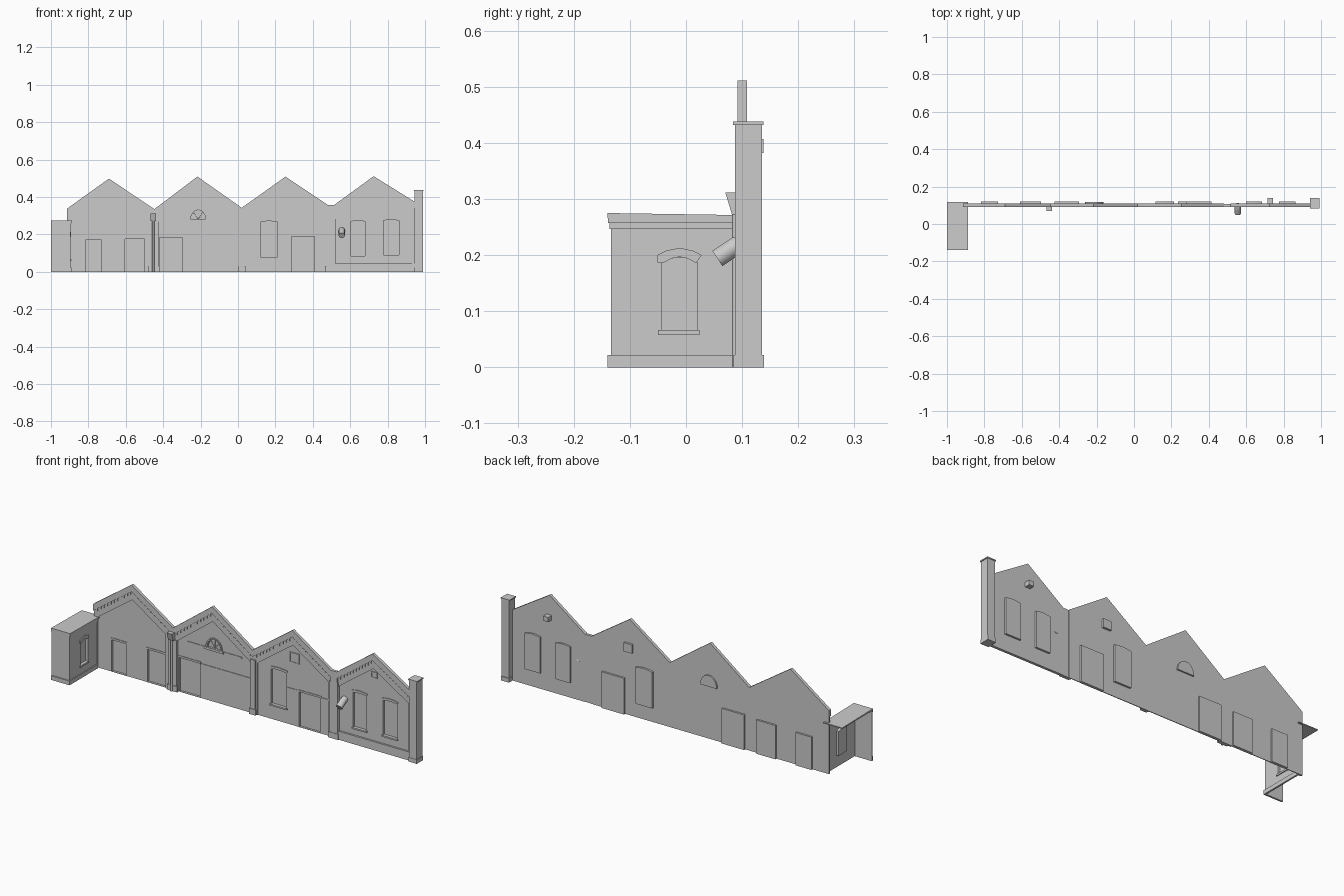
import bpy, math
from mathutils import Vector


def plate(name, loops, a, b, axis='y'):
    """Flat plate with holes: first loop is the outline; spans a..b along the axis."""
    cu = bpy.data.curves.new(name, 'CURVE')
    cu.dimensions = '2D'
    cu.fill_mode = 'BOTH'
    cu.extrude = (b - a) / 2
    for loop in loops:
        s = cu.splines.new('POLY')
        s.points.add(len(loop) - 1)
        for p, (u, v) in zip(s.points, loop):
            p.co = (u, v, 0, 1)
        s.use_cyclic_u = True
    tmp = bpy.data.objects.new(name + "_tmp", cu)
    bpy.context.collection.objects.link(tmp)
    dg = bpy.context.evaluated_depsgraph_get()
    me = bpy.data.meshes.new_from_object(tmp.evaluated_get(dg))
    bpy.data.objects.remove(tmp)
    c = (a + b) / 2
    for v in me.vertices:
        u, w, d = v.co
        v.co = (u, c - d, w) if axis == 'y' else (c + d, u, w)
    for p in me.polygons:
        p.use_smooth = False
    ob = bpy.data.objects.new(name, me)
    bpy.context.collection.objects.link(ob)
    return ob


def box(name, x0, x1, y0, y1, z0, z1):
    return plate(name, [rect(x0, x1, z0, z1)], y0, y1)


def rect(x0, x1, z0, z1, rise=0.0):
    """Rectangle, optionally with a segmental arched top."""
    pts = [(x0, z0), (x1, z0)]
    n = 8 if rise else 1
    for i in range(n + 1):
        t = i / n
        pts.append((x1 + (x0 - x1) * t, z1 + rise * math.sin(math.pi * t)))
    return pts


def grow(r, d):
    return (r[0] - d, r[1] + d, r[2] - d, r[3] + d)


def tube(name, pts, radius, res=3):
    cu = bpy.data.curves.new(name, 'CURVE')
    cu.dimensions = '3D'
    cu.bevel_depth = radius
    cu.bevel_resolution = res
    cu.use_fill_caps = True
    s = cu.splines.new('POLY')
    s.points.add(len(pts) - 1)
    for p, co in zip(s.points, pts):
        p.co = (*co, 1)
    ob = bpy.data.objects.new(name, cu)
    bpy.context.collection.objects.link(ob)
    return ob


# Gables: left x,z / peak x,z / right x,z / inner left x / inner right x
gables = [
    (-0.915, 0.337, -0.690, 0.498, -0.447, 0.335, -0.895, -0.495),
    (-0.447, 0.335, -0.217, 0.509, 0.020, 0.342, -0.425, 0.000),
    (0.020, 0.342, 0.254, 0.509, 0.480, 0.358, 0.045, 0.462),
    (0.515, 0.358, 0.725, 0.511, 0.944, 0.375, 0.522, 0.930),
]
# Openings per gable: x0, x1, z0, z1, arch rise
openings = [
    [(-0.815, -0.730, 0.002, 0.170, 0), (-0.605, -0.500, 0.002, 0.175, 0)],
    [(-0.420, -0.297, 0.002, 0.182, 0)],
    [(0.120, 0.210, 0.080, 0.265, 0.006), (0.285, 0.410, 0.002, 0.188, 0)],
    [(0.603, 0.680, 0.085, 0.268, 0.006), (0.778, 0.860, 0.090, 0.273, 0.006)],
]
# Half-round fan window in the second gable
fan = [(-0.213 + 0.040 * math.cos(math.pi * i / 12),
        0.280 + 0.050 * math.sin(math.pi * i / 12)) for i in range(13)]
fan_out = [(-0.213 + 0.049 * math.cos(math.pi * i / 12),
            0.280 + 0.059 * math.sin(math.pi * i / 12)) for i in range(13)]

for g, (xl, zl, xp, zp, xr, zr, il, ir) in enumerate(gables, 1):
    ops = openings[g - 1]

    def top(x, d=0.0):
        if x < xp:
            return zl + (zp - zl) * (x - xl) / (xp - xl) - d
        return zr + (zp - zr) * (xr - x) / (xr - xp) - d

    # Recessed wall panel with holes
    holes = [rect(*o) for o in ops] + ([fan] if g == 2 else [])
    plate(f"gable_{g}_wall", [[(xl, 0), (xr, 0), (xr, zr), (xp, zp), (xl, zl)]] + holes,
          0.105, 0.109)
    # Piers and raked band
    plate(f"gable_{g}_band", [[(xl, 0), (il, 0), (il, top(il, 0.082)), (xp, zp - 0.082),
                               (ir, top(ir, 0.082)), (ir, 0), (xr, 0), (xr, zr),
                               (xp, zp), (xl, zl)]], 0.099, 0.106)
    # Coping
    plate(f"gable_{g}_coping", [[(xl, zl - 0.036), (xp, zp - 0.036), (xr, zr - 0.036),
                                 (xr, zr), (xp, zp), (xl, zl)]], 0.092, 0.105)
    # Dentils under the coping
    for k in range(1, 24):
        x = xl + (xr - xl) * k / 24
        if abs(x - xp) > 0.01:
            z = top(x, 0.036)
            box(f"gable_{g}_dentil", x - 0.004, x + 0.004, 0.095, 0.101, z - 0.011, z + 0.003)
    # Recessed windows and doors
    for o in ops:
        o4, rise = o[:4], o[4]
        out = rect(*grow(o4, 0.004), rise)
        if o[2] < 0.01:
            out = rect(o[0] - 0.004, o[1] + 0.004, 0, o[3] + 0.004)
        plate("opening_reveal", [out, rect(*o)], 0.104, 0.119)
        plate("opening_panel", [out], 0.116, 0.119)
        if o[2] > 0.01:
            box("window_sill", o[0] - 0.006, o[1] + 0.006, 0.099, 0.106, o[2] - 0.008, o[2])
            plate("window_head", [rect(o[0] - 0.006, o[1] + 0.006, o[3] + 0.006, o[3] + 0.014, 0.005)],
                  0.101, 0.106)
        else:
            box("door_lintel", o[0] - 0.006, o[1] + 0.006, 0.102, 0.106, o[3], o[3] + 0.010)

# Pier filling the flat valley
box("valley_pier", 0.478, 0.517, 0.092, 0.107, 0, 0.358)

# Narrow front piers in the valleys
for x0, x1, z in [(-0.475, -0.425, 0.27), (0.006, 0.036, 0.29), (0.470, 0.520, 0.30)]:
    box("pier_face", x0, x1, 0.093, 0.100, 0, z)
    box("pier_base", x0 - 0.004, x1 + 0.004, 0.090, 0.100, 0, 0.03)

# Fan window
plate("fan_window_trim", [fan_out, [(x, z + 0.003) for x, z in fan]], 0.099, 0.107)
plate("fan_window_pane", [fan_out], 0.114, 0.117)
plate("fan_window_reveal", [fan_out, [(x, z + 0.001) for x, z in fan]], 0.105, 0.116)
box("fan_window_sill", -0.270, -0.156, 0.098, 0.107, 0.270, 0.281)
for a in (50, 90, 130):
    c, s = math.cos(math.radians(a)), math.sin(math.radians(a))
    tube("fan_window_bar", [(-0.213, 0.112, 0.281), (-0.213 + 0.04 * c, 0.112, 0.28 + 0.05 * s)],
         0.0015, 1)

# Square vents
for r, y1 in [((0.230, 0.287, 0.332, 0.386), 0.120), ((0.709, 0.746, 0.378, 0.411), 0.138)]:
    plate("vent_frame", [rect(*r), rect(*grow(r, -0.005))], 0.101, 0.107)
    box("vent_box", *grow(r, -0.004)[:2], 0.103, y1, *grow(r, -0.004)[2:])

# String courses
for x0, x1, z in [(-0.29, -0.002, 0.180), (-0.37, -0.05, 0.277), (0.215, 0.285, 0.19),
                  (0.412, 0.46, 0.188)]:
    box("string_course", x0, x1, 0.102, 0.106, z - 0.004, z + 0.004)

# Plinth of the last gable
box("wall_plinth", 0.517, 0.944, 0.095, 0.106, 0, 0.045)

# Drain hopper and downpipe
hopper = plate("drain_hopper", [[(0.070, 0.312), (0.082, 0.272), (0.096, 0.272), (0.096, 0.312)]],
               -0.468, -0.438, 'x')
tube("downpipe", [(-0.453, 0.088, 0.275), (-0.453, 0.088, 0)], 0.006, 2)

# Bent vent pipe
pipe = tube("vent_pipe", [(0.555, 0.106, 0.222), (0.555, 0.088, 0.216),
                          (0.555, 0.074, 0.206), (0.555, 0.056, 0.194)], 0.017)

# Chimney
box("chimney_shaft", 0.944, 0.988, 0.087, 0.135, 0, 0.434)
box("chimney_base", 0.942, 0.990, 0.085, 0.139, 0, 0.022)
box("chimney_cap", 0.940, 0.992, 0.084, 0.138, 0.432, 0.438)

# Side annex: open at left, back and underneath
win = (-0.043, 0.020, 0.066, 0.188)
plate("annex_side_wall", [rect(-0.132, 0.108, 0, 0.268), rect(*win, 0.008)], -0.900, -0.896, 'x')
plate("annex_window_reveal", [rect(*grow(win, 0.003), 0.008), rect(*win, 0.008)],
      -0.910, -0.897, 'x')
plate("annex_window_pane", [rect(*grow(win, 0.003), 0.008)], -0.912, -0.909, 'x')
arch = [(-0.051, 0.187), (-0.041, 0.186), (-0.026, 0.194), (-0.0115, 0.197), (0.003, 0.194),
        (0.018, 0.186), (0.028, 0.200), (0.012, 0.208), (-0.0115, 0.213), (-0.035, 0.208),
        (-0.051, 0.200)]
plate("annex_window_arch", [arch], -0.897, -0.892, 'x')
plate("annex_window_sill", [rect(-0.050, 0.024, 0.058, 0.067)], -0.897, -0.891, 'x')
box("annex_front_wall", -1.0, -0.896, -0.134, -0.130, 0, 0.268)
box("annex_plinth_front", -1.0, -0.891, -0.140, -0.133, 0, 0.022)
plate("annex_plinth_side", [rect(-0.140, 0.100, 0, 0.022)], -0.897, -0.891, 'x')
for z0, z1, d in [(0.247, 0.257, 0.003), (0.257, 0.268, 0.006)]:
    box("annex_cornice_front", -1.0, -0.896 + d, -0.133 - d, -0.131, z0, z1)
    plate("annex_cornice_side", [rect(-0.133 - d, 0.100, z0, z1)], -0.897, -0.896 + d, 'x')
plate("annex_roof", [[(-0.140, 0.266), (0.118, 0.266), (0.118, 0.271), (-0.140, 0.275)]],
      -1.0, -0.888, 'x')
